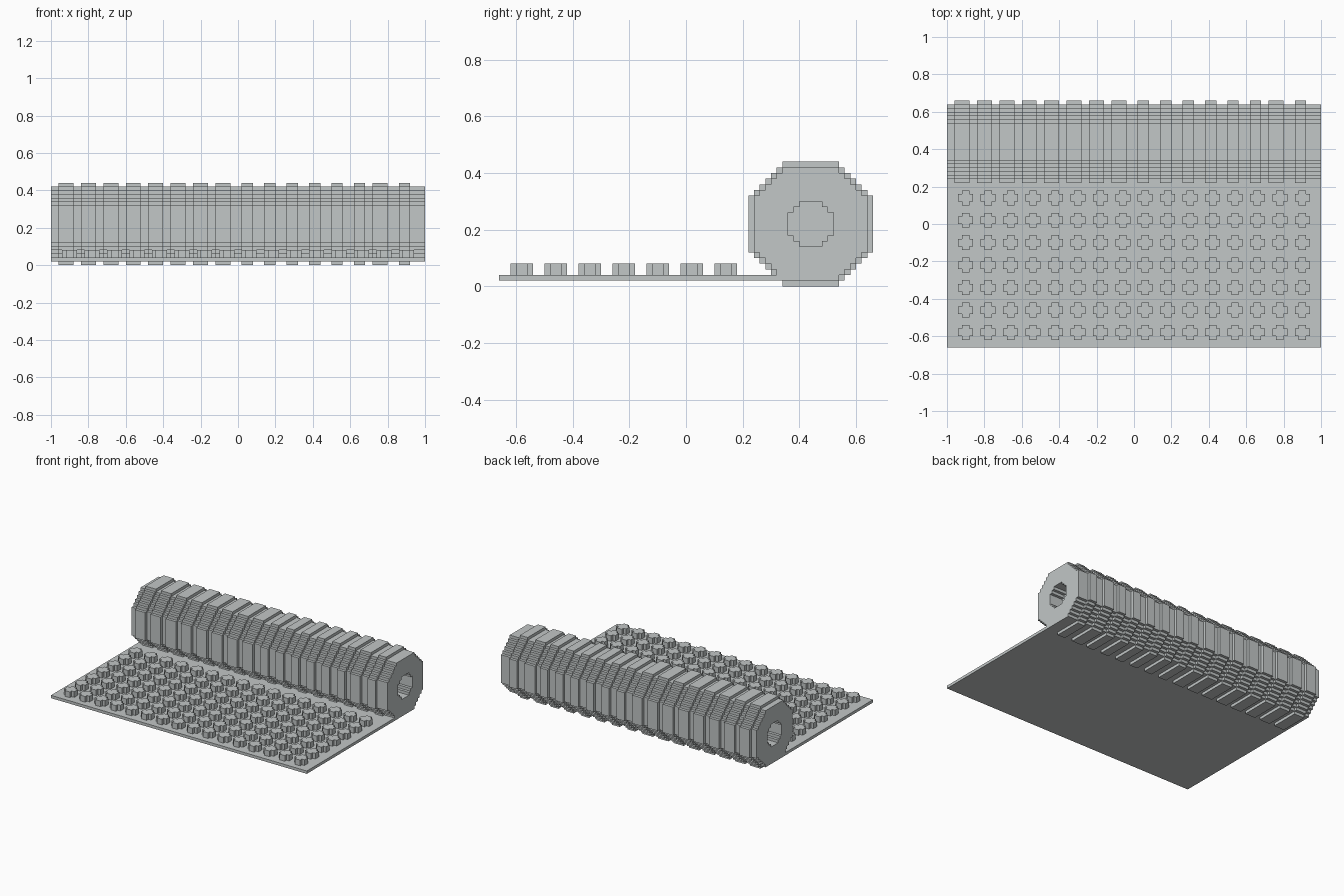
import bpy, bmesh

cube = bpy.data.objects.get("Cube")
if cube:
    bpy.data.objects.remove(cube, do_unlink=True)

# Single pale grey material
grey = bpy.data.materials.new("pale grey")
grey.use_nodes = True
colour = (0.54, 0.57, 0.57, 1)
grey.diffuse_color = colour
grey.node_tree.nodes["Principled BSDF"].inputs["Base Color"].default_value = colour

STEP = 0.02
ROLL_Y, ROLL_Z = 0.44, 0.22


def finish(name, bm):
    bmesh.ops.recalc_face_normals(bm, faces=bm.faces)
    mesh = bpy.data.meshes.new(name)
    bm.to_mesh(mesh)
    bm.free()
    mesh.materials.append(grey)
    obj = bpy.data.objects.new(name, mesh)
    bpy.context.collection.objects.link(obj)
    return obj


def stepped_outline(radius, flat):
    """Octagon-like outline with staircase diagonals."""
    n = round((radius - flat) / STEP)
    quarter = [(radius, flat)]
    for k in range(1, n + 1):
        quarter.append((radius - k * STEP, flat + (k - 1) * STEP))
        quarter.append((radius - k * STEP, flat + k * STEP))
    points = []
    for turn in range(4):
        points += quarter
        quarter = [(-b, a) for a, b in quarter]
    return points


def extrude(bm, outline, start, direction):
    """Close an outline of points and extrude it along direction."""
    face = bm.faces.new([bm.verts.new(p) for p in outline])
    new = bmesh.ops.extrude_face_region(bm, geom=[face])["geom"]
    moved = [v for v in new if isinstance(v, bmesh.types.BMVert)]
    bmesh.ops.translate(bm, verts=moved, vec=direction)


def add_disc(bm, radius, flat, x0, x1):
    outline = [(x0, ROLL_Y + a, ROLL_Z + b) for a, b in stepped_outline(radius, flat)]
    extrude(bm, outline, x0, (x1 - x0, 0, 0))


# Rolled-up core
bm = bmesh.new()
add_disc(bm, 0.20, 0.10, -1, 1)
roll_core = finish("roll_core", bm)

# Raised bands around the roll
bm = bmesh.new()
for i in range(16):
    end = -0.88 + 0.12 * i
    width = 0.08 if i < 8 or i == 14 else 0.06
    add_disc(bm, 0.22, 0.10, end - width, end)
roll_bands = finish("roll_bands", bm)

# Recess in each end of the roll
bm = bmesh.new()
for side in (-1, 1):
    add_disc(bm, 0.08, 0.04, side * 0.9, side * 1.1)
cutter = finish("recess_cutter", bm)
cutter.hide_render = True
for obj in (roll_core, roll_bands):
    mod = obj.modifiers.new("recess", "BOOLEAN")
    mod.operation = "DIFFERENCE"
    mod.solver = "EXACT"
    mod.object = cutter
    depsgraph = bpy.context.evaluated_depsgraph_get()
    cut_mesh = bpy.data.meshes.new_from_object(obj.evaluated_get(depsgraph))
    obj.modifiers.clear()
    obj.data = cut_mesh
bpy.data.objects.remove(cutter, do_unlink=True)

# Flat unrolled sheet
bm = bmesh.new()
sheet = [(-1, -0.66, 0.02), (1, -0.66, 0.02), (1, 0.36, 0.02), (-1, 0.36, 0.02)]
extrude(bm, sheet, 0, (0, 0, 0.02))
finish("flat_sheet", bm)

# Cross-shaped studs on the sheet
bm = bmesh.new()
cross = stepped_outline(0.04, 0.02)
for row in range(7):
    for col in range(16):
        x, y = -0.9 + 0.12 * col, -0.58 + 0.12 * row
        extrude(bm, [(x + a, y + b, 0.04) for a, b in cross], 0, (0, 0, 0.04))
finish("sheet_studs", bm)
